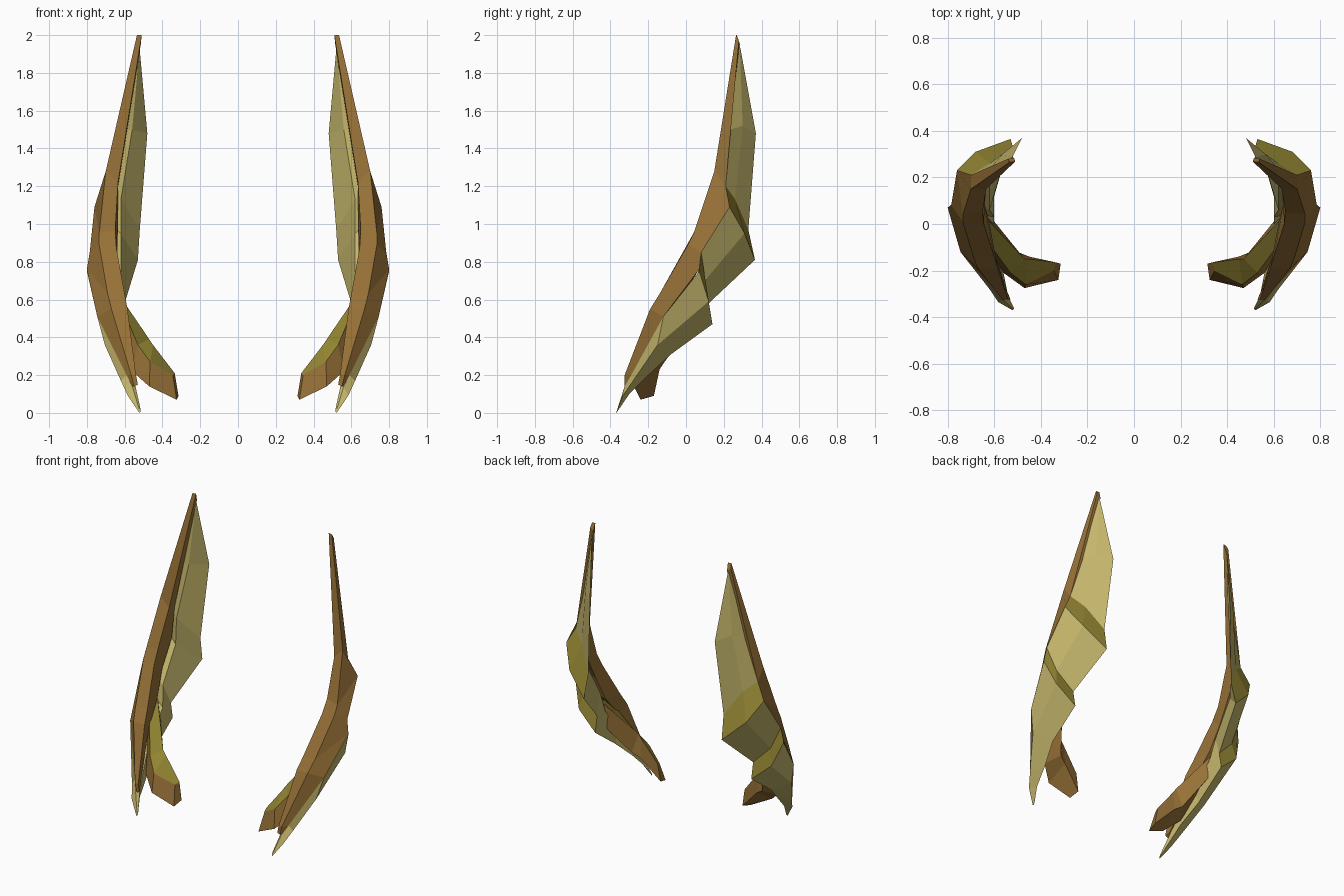
import bpy, bmesh
from mathutils import Vector


def material(name, rgb):
    m = bpy.data.materials.new(name)
    m.diffuse_color = (*rgb, 1)
    return m


BROWN = material("brown", (0.31, 0.165, 0.038))
OLIVE = material("olive", (0.31, 0.25, 0.035))
PALE = material("pale_straw", (0.56, 0.47, 0.15))


def loft(name, rings, mats, rule):
    """Skin closed four-point rings; rule(segment, side, normal) gives the material slot."""
    for side, s in (("right", 1), ("left", -1)):
        bm = bmesh.new()
        rows = [[bm.verts.new((s * x, y, z)) for x, y, z in r] for r in rings]
        tags = {}
        for i in range(len(rows) - 1):
            for k in range(4):
                j = (k + 1) % 4
                f = bm.faces.new((rows[i][k], rows[i][j], rows[i + 1][j], rows[i + 1][k]))
                tags[f] = (i, k)
        bm.faces.new(rows[0])
        bm.faces.new(rows[-1])
        bmesh.ops.recalc_face_normals(bm, faces=bm.faces)
        for f in bm.faces:
            n = f.normal.copy()
            n.x *= s
            i, k = tags.get(f, (-1, -1))
            f.material_index = rule(i, k, n)
        me = bpy.data.meshes.new(side + "_" + name)
        bm.to_mesh(me)
        bm.free()
        for m in mats:
            me.materials.append(m)
        bpy.context.collection.objects.link(bpy.data.objects.new(side + "_" + name, me))


# Spar: front inner, front outer, back outer, back inner edge
spar = [
    [(.51, .268, 2.0), (.535, .265, 2.0), (.54, .28, 1.97), (.515, .285, 1.95)],
    [(.635, .15, 1.22), (.70, .15, 1.28), (.70, .21, 1.2), (.635, .21, 1.2)],
    [(.65, .05, .97), (.735, .04, .95), (.76, .23, 1.09), (.635, .18, 1.0)],
    [(.645, .0, .88), (.735, .01, .89), (.785, .08, .85), (.64, .08, .82)],
    [(.60, -.14, .63), (.69, -.14, .63), (.80, .07, .76), (.62, .0, .65)],
    [(.585, -.19, .55), (.67, -.19, .55), (.745, -.12, .51), (.60, -.12, .5)],
    [(.54, -.325, .2), (.565, -.325, .2), (.59, -.29, .2), (.555, -.27, .22)],
    [(.53, -.325, .15), (.55, -.325, .14), (.57, -.31, .15), (.54, -.30, .16)],
]
loft("spar", spar, [BROWN], lambda i, k, n: 0)

# Stepped blade behind the spar: outer edge, ridge, trailing tip, inner edge
blade = [
    [(.53, .275, 1.95), (.525, .285, 1.94), (.52, .29, 1.92), (.52, .28, 1.94)],
    [(.62, .235, 1.5), (.565, .30, 1.52), (.48, .37, 1.48), (.56, .26, 1.5)],
    [(.70, .21, 1.2), (.62, .26, 1.13), (.52, .33, .97), (.62, .21, 1.13)],
    [(.76, .23, 1.09), (.68, .31, .95), (.53, .365, .81), (.62, .2, .95)],
    [(.785, .08, .85), (.72, .10, .70), (.60, .12, .58), (.62, .06, .72)],
    [(.80, .07, .75), (.74, .12, .59), (.60, .14, .47), (.60, .03, .58)],
    [(.745, -.12, .51), (.705, -.15, .36), (.60, -.08, .31), (.60, -.12, .4)],
    [(.59, -.29, .2), (.62, -.28, .17), (.56, -.21, .19), (.555, -.26, .22)],
    [(.56, -.325, .14), (.583, -.335, .09), (.545, -.30, .1), (.54, -.31, .13)],
    [(.523, -.362, .02), (.522, -.37, .0), (.516, -.365, .005), (.516, -.36, .02)],
]
# Outward steps between overlapping plates are olive
loft("blade", blade, [PALE, OLIVE], lambda i, k, n: int(i in (2, 4) and k < 2))

# Inner claw: upper back, front ridge, lower front, lower back edge
claw = [
    [(.64, .03, .64), (.64, -.06, .62), (.66, -.05, .5), (.64, .06, .52)],
    [(.47, -.15, .39), (.53, -.21, .36), (.56, -.21, .22), (.50, -.12, .26)],
    [(.45, -.15, .36), (.465, -.26, .27), (.47, -.275, .14), (.45, -.14, .23)],
    [(.335, -.165, .21), (.345, -.20, .20), (.325, -.24, .07), (.315, -.17, .09)],
]
# Upper faces are olive, undersides and inner faces are brown
loft("claw", claw, [BROWN, OLIVE], lambda i, k, n: int(k == 0))
